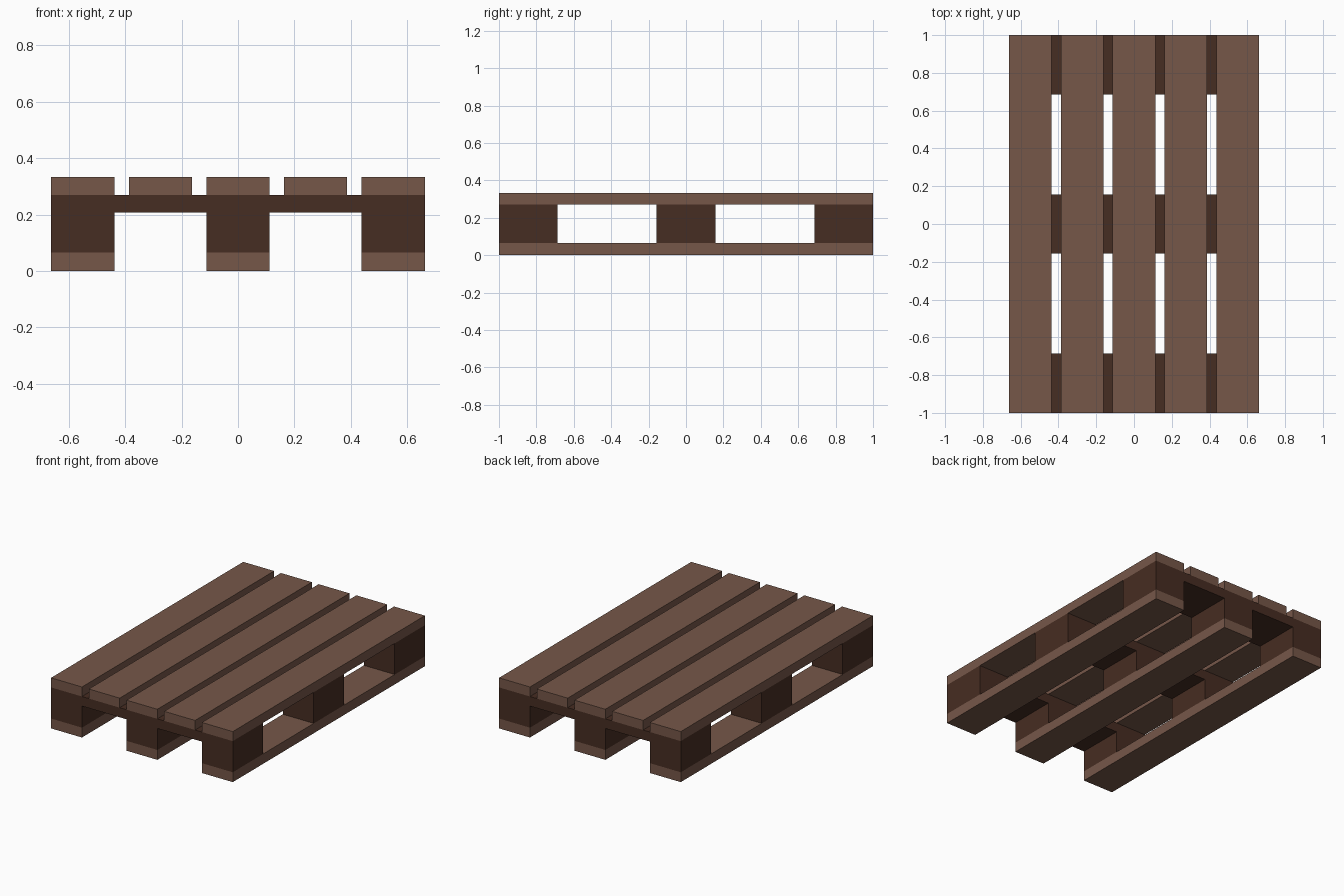
import bpy, bmesh

if "Cube" in bpy.data.objects:
    bpy.data.objects.remove(bpy.data.objects["Cube"])

HALF_X, HALF_Y = 0.662, 1.0
PLANK_W = 0.225
Z_DECK, Z_TOP = 0.27, 0.333
Z_RUNNER, Z_BEAM = 0.065, 0.207
BEAM_D = 0.314


def material(name, color):
    mat = bpy.data.materials.new(name)
    mat.diffuse_color = color
    mat.use_nodes = True
    mat.node_tree.nodes["Principled BSDF"].inputs["Base Color"].default_value = mat.diffuse_color
    return mat


light_wood = material("light_wood", (0.18, 0.095, 0.066, 1))
dark_wood = material("dark_wood", (0.062, 0.026, 0.016, 1))


def extrude_profile(name, points, y0, y1, mat):
    """Extrude an (x, z) outline along y."""
    bm = bmesh.new()
    face = bm.faces.new([bm.verts.new((x, y0, z)) for x, z in points])
    out = bmesh.ops.extrude_face_region(bm, geom=[face])
    verts = [g for g in out["geom"] if isinstance(g, bmesh.types.BMVert)]
    bmesh.ops.translate(bm, verts=verts, vec=(0, y1 - y0, 0))
    bmesh.ops.recalc_face_normals(bm, faces=bm.faces)
    mesh = bpy.data.meshes.new(name)
    bm.to_mesh(mesh)
    bm.free()
    mesh.materials.append(mat)
    obj = bpy.data.objects.new(name, mesh)
    bpy.context.collection.objects.link(obj)
    return obj


def plank(name, x, z0, z1):
    a, b = x - PLANK_W / 2, x + PLANK_W / 2
    extrude_profile(name, [(a, z0), (b, z0), (b, z1), (a, z1)],
                    -HALF_Y, HALF_Y, light_wood)


# Deck planks along the length
edge = HALF_X - PLANK_W / 2
for i in range(5):
    plank(f"deck_plank_{i + 1}", edge * (i - 2) / 2, Z_DECK, Z_TOP)

# Bottom runners
for i in range(3):
    plank(f"bottom_runner_{i + 1}", edge * (i - 1), 0, Z_RUNNER)

# Crossbeams, each one piece with its three spacer blocks
inner, mid = HALF_X - PLANK_W, PLANK_W / 2
right = [(mid, Z_RUNNER), (mid, Z_BEAM), (inner, Z_BEAM),
         (inner, Z_RUNNER), (HALF_X, Z_RUNNER), (HALF_X, Z_DECK)]
outline = right + [(-x, z) for x, z in reversed(right)]
for i in range(3):
    y = (i - 1) * (HALF_Y - BEAM_D / 2)
    extrude_profile(f"crossbeam_with_blocks_{i + 1}", outline,
                    y - BEAM_D / 2, y + BEAM_D / 2, dark_wood)
